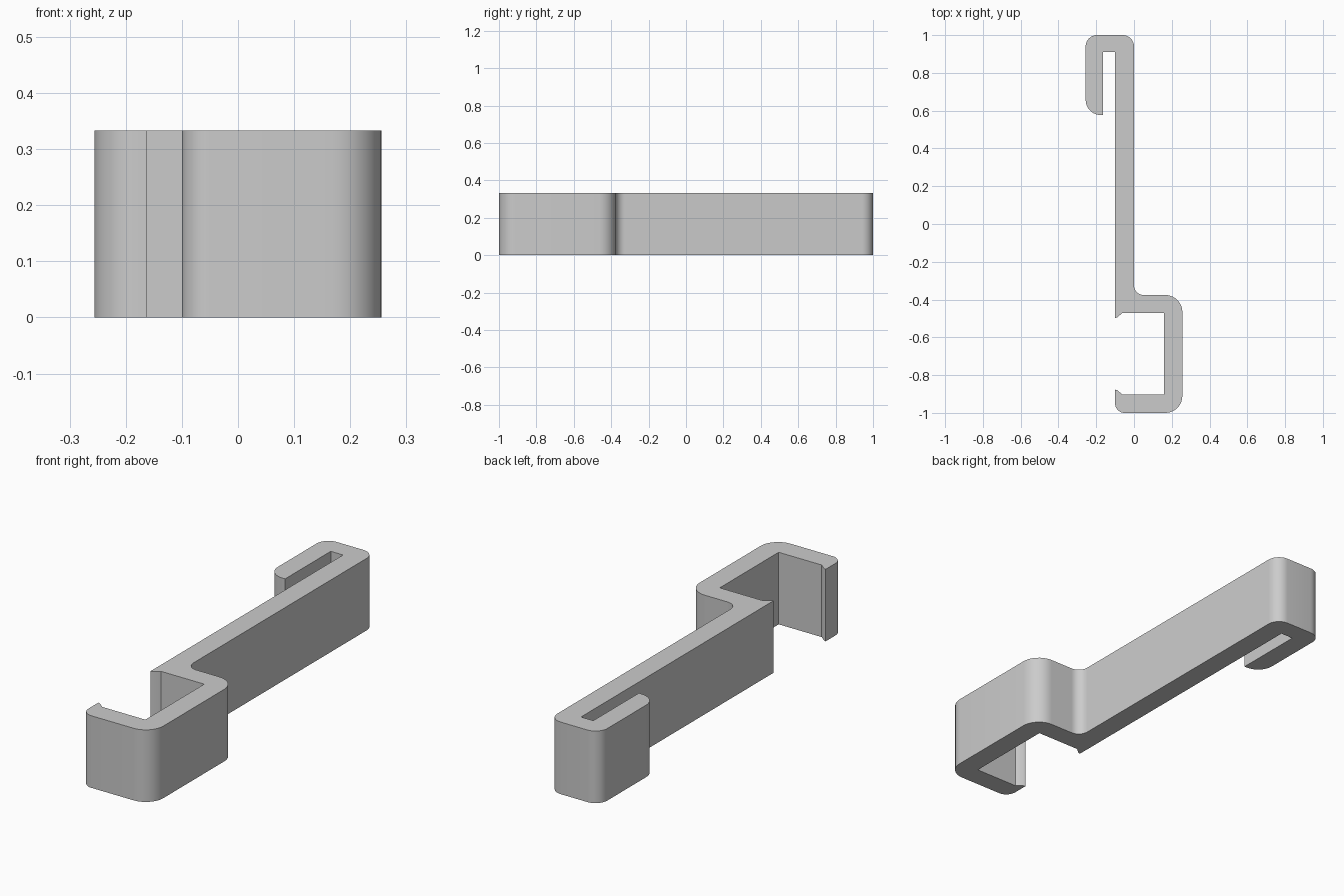
import bpy, bmesh, math
from mathutils import Vector

if "Cube" in bpy.data.objects:
    bpy.data.objects.remove(bpy.data.objects["Cube"])

HEIGHT = 0.333

# Hook outline seen from above, counter-clockwise: x, y, corner radius
OUTLINE = [
    (-0.10, -1.0, 0.05), (0.256, -1.0, 0.09), (0.256, -0.376, 0.09),  # lower clip, outside
    (0.0, -0.376, 0.05), (0.0, 1.0, 0.06),                            # long stem, right side
    (-0.256, 1.0, 0.06), (-0.256, 0.577, 0.08), (-0.163, 0.577, 0),   # upper hook, outside
    (-0.163, 0.91, 0), (-0.10, 0.91, 0),                              # narrow slot
    (-0.10, -0.497, 0), (-0.09, -0.495, 0), (-0.062, -0.472, 0),      # upper retaining lip
    (0.158, -0.472, 0), (0.158, -0.902, 0),                           # clip cavity
    (-0.062, -0.902, 0), (-0.09, -0.879, 0), (-0.10, -0.877, 0),      # lower retaining lip
]


def rounded(outline, steps=10):
    """Replace each right-angle corner that has a radius with an arc."""
    pts = []
    for i, (x, y, r) in enumerate(outline):
        p = Vector((x, y))
        if r == 0:
            pts.append(p)
            continue
        a = (Vector(outline[i - 1][:2]) - p).normalized()
        b = (Vector(outline[(i + 1) % len(outline)][:2]) - p).normalized()
        centre = p + (a + b) * r
        for k in range(steps + 1):
            t = k / steps * math.pi / 2
            pts.append(centre - b * r * math.cos(t) - a * r * math.sin(t))
    return pts


# Extrude the outline into one solid hook
bm = bmesh.new()
base = bm.faces.new([bm.verts.new((p.x, p.y, 0)) for p in rounded(OUTLINE)])
ext = bmesh.ops.extrude_face_region(bm, geom=[base], use_keep_orig=True)
bmesh.ops.translate(bm, vec=(0, 0, HEIGHT),
                    verts=[g for g in ext["geom"] if isinstance(g, bmesh.types.BMVert)])
bmesh.ops.recalc_face_normals(bm, faces=bm.faces)
mesh = bpy.data.meshes.new("hook_bracket")
bm.to_mesh(mesh)
bm.free()

hook = bpy.data.objects.new("hook_bracket", mesh)
bpy.context.collection.objects.link(hook)

grey = bpy.data.materials.new("plain grey")
grey.diffuse_color = (0.6, 0.6, 0.6, 1)
grey.use_nodes = True
grey.node_tree.nodes["Principled BSDF"].inputs["Base Color"].default_value = grey.diffuse_color
mesh.materials.append(grey)

# Smooth the rounded corners, keep the edges sharp
bpy.context.view_layer.objects.active = hook
hook.select_set(True)
bpy.ops.object.shade_smooth_by_angle(angle=math.radians(30))
